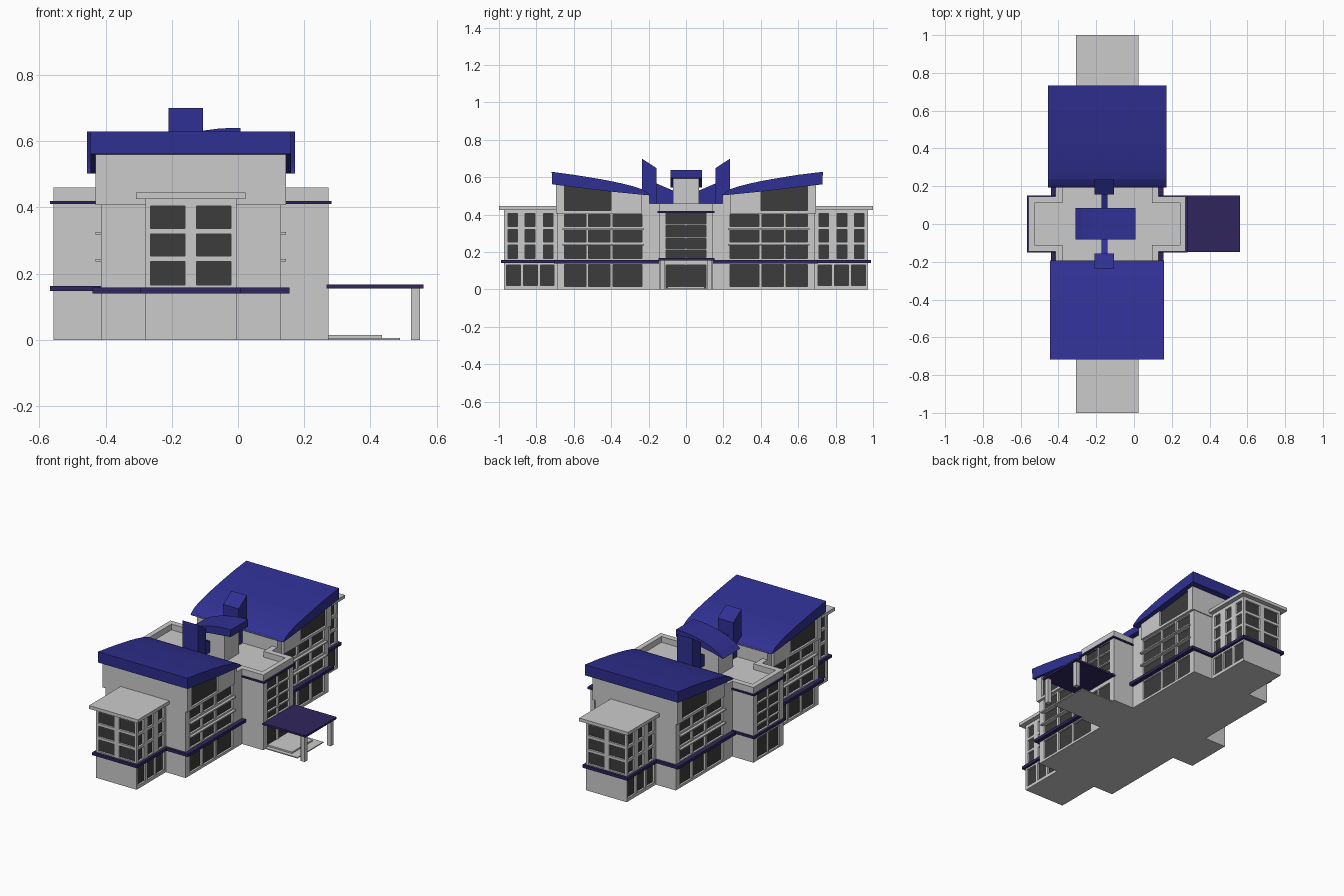
import bpy, bmesh
from mathutils import Vector

if "Cube" in bpy.data.objects:
    bpy.data.objects.remove(bpy.data.objects["Cube"])

CX = -0.1425  # symmetry axis of the building in x


def material(name, rgb):
    m = bpy.data.materials.new(name)
    m.diffuse_color = (*rgb, 1)
    m.use_nodes = True
    m.node_tree.nodes["Principled BSDF"].inputs["Base Color"].default_value = m.diffuse_color
    return m


BLUE = material("roof_blue", (0.03, 0.03, 0.30))
NAVY = material("trim_navy", (0.03, 0.018, 0.11))
GLASS = material("dark_glass", (0.045, 0.045, 0.045))


def finish(name, bm, mat=None):
    bmesh.ops.recalc_face_normals(bm, faces=bm.faces)
    me = bpy.data.meshes.new(name)
    bm.to_mesh(me)
    bm.free()
    ob = bpy.data.objects.new(name, me)
    bpy.context.collection.objects.link(ob)
    if mat:
        me.materials.append(mat)
    return ob


def boxes(name, items, mat=None):
    """One object from boxes (u0, u1, y0, y1, z0, z1); u is measured from CX."""
    bm = bmesh.new()
    for u0, u1, y0, y1, z0, z1 in items:
        vs = bmesh.ops.create_cube(bm, size=1)["verts"]
        for v in vs:
            v.co = Vector((CX + (u0 + u1) / 2 + v.co.x * abs(u1 - u0),
                           (y0 + y1) / 2 + v.co.y * abs(y1 - y0),
                           (z0 + z1) / 2 + v.co.z * abs(z1 - z0)))
    return finish(name, bm, mat)


def prism(name, pts, axis, lo, hi, mat=None):
    """Extrude a 2D profile along x, y or z."""
    place = {"x": lambda a, b, t: (CX + t, a, b),
             "y": lambda a, b, t: (CX + a, t, b),
             "z": lambda a, b, t: (CX + a, b, t)}[axis]
    bm = bmesh.new()
    f = bm.faces.new([bm.verts.new(place(a, b, lo)) for a, b in pts])
    g = bmesh.ops.extrude_face_region(bm, geom=[f])["geom"]
    d = Vector(place(0, 0, hi)) - Vector(place(0, 0, lo))
    bmesh.ops.translate(bm, vec=d, verts=[v for v in g if isinstance(v, bmesh.types.BMVert)])
    return finish(name, bm, mat)


def cut(ob, cutter):
    m = ob.modifiers.new("cut", "BOOLEAN")
    m.operation, m.solver, m.object = "DIFFERENCE", "EXACT", cutter
    bpy.context.view_layer.objects.active = ob
    bpy.ops.object.modifier_apply(modifier=m.name)
    bpy.data.objects.remove(cutter)


def windows(wall, name, side=(), end=()):
    """Recess openings in a wall and set dark panes in them.
    side: (d, y0, y1, z0, z1) facing +-x; end: (d, u0, u1, z0, z1) facing +-y."""
    holes, panes = [], []
    for d, a, b, z0, z1 in side:
        s = 1 if d > 0 else -1
        holes.append((d - s * .013, d + s * .01, a, b, z0, z1))
        panes.append((d - s * .018, d - s * .012, a, b, z0, z1))
    for d, a, b, z0, z1 in end:
        s = 1 if d > 0 else -1
        holes.append((a, b, d - s * .013, d + s * .01, z0, z1))
        panes.append((a, b, d - s * .018, d - s * .012, z0, z1))
    cut(wall, boxes("cutter", holes))
    boxes(name, panes, GLASS)


def cross(au, ay, cu, cy):
    q = [(au, -ay), (au, ay), (cu, ay), (cu, cy)]
    return q + [(-u, y) for u, y in reversed(q)][0:3] + [(-au, -ay), (-cu, -ay), (-cu, -cy), (cu, -cy), (cu, -ay)]


# Central cross-shaped hall with a sunken flat roof
hall = prism("central_hall", cross(.4155, .145, .272, .20), "z", 0, .46)
cut(hall, prism("cutter", cross(.385, .11, .237, .23), "z", .425, .5))
rows4 = [(.17, .21), (.218, .273), (.281, .341), (.349, .41)]
hall_win = [(s * .4155, y0, y1, z0, z1) for s in (-1, 1)
            for y0, y1 in ((-.107, -.004), (.004, .107))
            for z0, z1 in rows4 + [(.01, .132)]]
windows(hall, "hall_windows", hall_win)
boxes("hall_upper_trim", [(s * .26, s * .425, -.152, .152, .41, .42) for s in (-1, 1)], NAVY)
boxes("hall_belt", [(-.425, -.26, -.152, .152, .148, .163)], NAVY)

# Entrance canopy, posts and steps
boxes("entrance_canopy", [(.41, .7035, -.148, .152, .155, .167)], NAVY)
boxes("canopy_posts", [(.665, .692, s * .112, s * .14, 0, .156) for s in (-1, 1)])
boxes("entrance_steps", [(.41, .578, -.10, .10, 0, .015), (.41, .632, -.125, .125, 0, .006)])

rows3 = [(.165, .237), (.253, .32), (.337, .405)]
wing_cols = [(.235, .39), (.405, .52), (.535, .65)]
for sy, tag in ((-1, "front"), (1, "rear")):
    # Wing walls: lower storeys and a slightly wider top storey
    low = prism(tag + "_wing_walls", [(sy * .195, 0), (sy * .69, 0), (sy * .69, .575), (sy * .195, .507)],
                "x", -.272, .272)
    windows(low, tag + "_wing_windows",
            [(s * .272, sy * a, sy * b, z0, z1) for s in (-1, 1) for a, b in wing_cols
             for z0, z1 in rows3[:2] + [(.337, .4), (.015, .133)]])
    top = prism(tag + "_top_storey", [(sy * .235, .407), (sy * .695, .407), (sy * .695, .575), (sy * .235, .512)],
                "x", -.2875, .2875)
    windows(top, tag + "_clerestory_windows",
            [(s * .2875, sy * .40, sy * .65, .423, .552) for s in (-1, 1)])
    boxes(tag + "_window_sills", [(s * .26, s * .288, sy * .225, sy * .66, z - .004, z + .004)
                                  for s in (-1, 1) for z in (.24, .322)])

    # Projecting end bay with a flat slab roof
    bay = boxes(tag + "_bay_walls", [(-.1375, .1375, sy * .685, sy * .972, 0, .43)])
    bay_cols = [(.71, .762), (.808, .86), (.902, .953)]
    base_cols = [(.705, .778), (.793, .868), (.885, .96)]
    side = [(s * .1375, sy * a, sy * b, z0, z1) for s in (-1, 1)
            for cols, rows in ((bay_cols, rows3), (base_cols, [(.02, .13)]))
            for a, b in cols for z0, z1 in rows]
    end = [(sy * .972, s * .017, s * .122, z0, z1) for s in (-1, 1) for z0, z1 in rows3]
    windows(bay, tag + "_bay_windows", side, end)
    boxes(tag + "_bay_roof_slab", [(-.165, .165, sy * .69, sy, .425, .445)])

    # Belt course around wing and bay
    boxes(tag + "_belt", [(-.2975, .2975, sy * .145, sy * .705, .14, .158),
                          (-.152, .152, sy * .69, sy * .988, .1405, .1575)], NAVY)

    # Curved wing roof, thick at the outer end
    e, w = (.718, .3025) if sy < 0 else (.732, .314)
    prof = [(e, .629), (.6, .613), (.5, .597), (.42, .583), (.343, .567), (.28, .551), (.236, .536),
            (.205, .517), (.193, .503), (.28, .511), (.4, .523), (.55, .541), (e - .003, .562)]
    prism(tag + "_wing_roof", [(sy * y, z) for y, z in prof], "x", -w, w, BLUE)

    # Blue wedge tower and low link to the cupola
    prism(tag + "_wedge_tower", [(sy * .157, .42), (sy * .236, .42), (sy * .236, .70), (sy * .157, .648)],
          "x", -.0675, .0375, BLUE)
    prism(tag + "_tower_link", [(sy * .06, .46), (sy * .17, .46), (sy * .17, .572), (sy * .06, .525)],
          "x", -.03, .003, BLUE)

# Cupola with a one-way curved roof
prism("cupola_walls", [(-.125, .42), (.10, .42), (.10, .605), (-.125, .575)], "y", -.07, .07)
prism("cupola_roof", [(.1505, .64), (.09, .639), (.03, .631), (-.03, .617), (-.09, .596), (-.135, .572),
                      (-.1675, .545), (-.10, .563), (0, .582), (.1505, .597)], "y", -.082, .085, BLUE)
